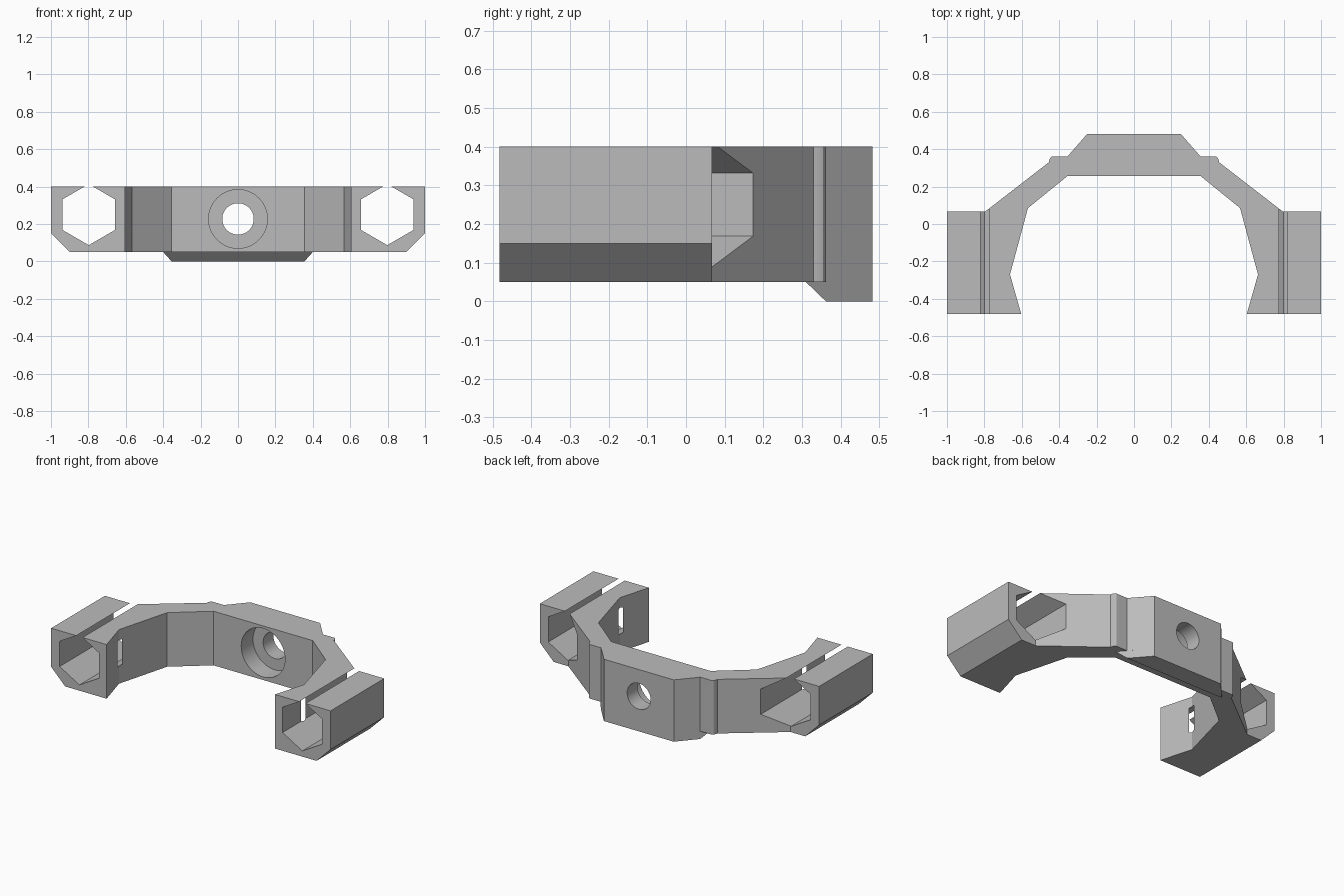
import bpy, bmesh, math
from mathutils import Vector

cube = bpy.data.objects.get("Cube")
if cube:
    bpy.data.objects.remove(cube, do_unlink=True)

grey = bpy.data.materials.new("plain_grey")
grey.use_nodes = True
colour = (0.5, 0.5, 0.5, 1)
grey.diffuse_color = colour
grey.node_tree.nodes["Principled BSDF"].inputs["Base Color"].default_value = colour


def loft(name, start, end):
    """Closed solid between two matching rings of 3D points."""
    bm = bmesh.new()
    a = [bm.verts.new(p) for p in start]
    b = [bm.verts.new(p) for p in end]
    bm.faces.new(a)
    bm.faces.new(b)
    for i in range(len(a)):
        j = (i + 1) % len(a)
        bm.faces.new((a[i], a[j], b[j], b[i]))
    bmesh.ops.recalc_face_normals(bm, faces=bm.faces)
    mesh = bpy.data.meshes.new(name)
    bm.to_mesh(mesh)
    bm.free()
    mesh.materials.append(grey)
    obj = bpy.data.objects.new(name, mesh)
    bpy.context.collection.objects.link(obj)
    return obj


def along_y(name, profile, y0, y1):
    """Extrude an (x, z) profile along y."""
    return loft(name, [(x, y0, z) for x, z in profile], [(x, y1, z) for x, z in profile])


def mirrored(half):
    """Complete a right-hand outline with its reflection."""
    return half + [(-x, y) for x, y in reversed(half)]


def ring(cx, cz, radius, count):
    """Regular polygon with a point at the top."""
    return [(cx + radius * math.sin(math.tau * i / count),
             cz + radius * math.cos(math.tau * i / count)) for i in range(count)]


def combine(target, tool, operation):
    bpy.context.view_layer.objects.active = target
    mod = target.modifiers.new("combine", "BOOLEAN")
    mod.operation = operation
    mod.solver = "EXACT"
    mod.object = tool
    bpy.ops.object.modifier_apply(modifier=mod.name)
    bpy.data.objects.remove(tool, do_unlink=True)


FLOOR, TOP = 0.05, 0.4

# Arched body with pinched end clamps and rounded shoulders
outline = mirrored([
    (0.355, 0.257), (0.567, 0.085), (0.663, -0.27), (0.603, -0.482), (1, -0.482), (1, 0.067),
    (0.795, 0.067), (0.455, 0.33), (0.452, 0.344), (0.447, 0.355), (0.436, 0.362),
    (0.355, 0.362), (0.25, 0.482)])
body = loft("arched_clamp_bracket",
            [(x, y, FLOOR) for x, y in outline], [(x, y, TOP) for x, y in outline])

# Sloped lip under the rear block
lip_low = mirrored([(0.355, 0.362), (0.25, 0.482)])
lip_high = mirrored([(0.4, 0.31), (0.25, 0.482)])
lip = loft("rear_lip", [(x, y, 0) for x, y in lip_low], [(x, y, FLOOR) for x, y in lip_high])
combine(body, lip, "UNION")

# Hexagonal channels, open at the top, and bevelled outer lower edges
for side in (1, -1):
    channel = along_y("channel_cutter", ring(side * 0.798, 0.25, 0.163, 6), -0.7, 0.7)
    combine(body, channel, "DIFFERENCE")
    corner = [(side * 0.85, 0), (side * 1.05, 0), (side * 1.05, 0.2)]
    combine(body, along_y("edge_cutter", corner, -0.7, 0.7), "DIFFERENCE")

# Stepped bolt hole through the rear block
combine(body, along_y("bolt_cutter", ring(0, 0.227, 0.084, 64), 0, 0.7), "DIFFERENCE")
combine(body, along_y("counterbore_cutter", ring(0, 0.227, 0.157, 64), 0.1, 0.377), "DIFFERENCE")

# Smooth the round walls, keep the flat faces crisp
bpy.ops.object.select_all(action="DESELECT")
body.select_set(True)
bpy.context.view_layer.objects.active = body
bpy.ops.object.shade_smooth_by_angle(angle=math.radians(28))
